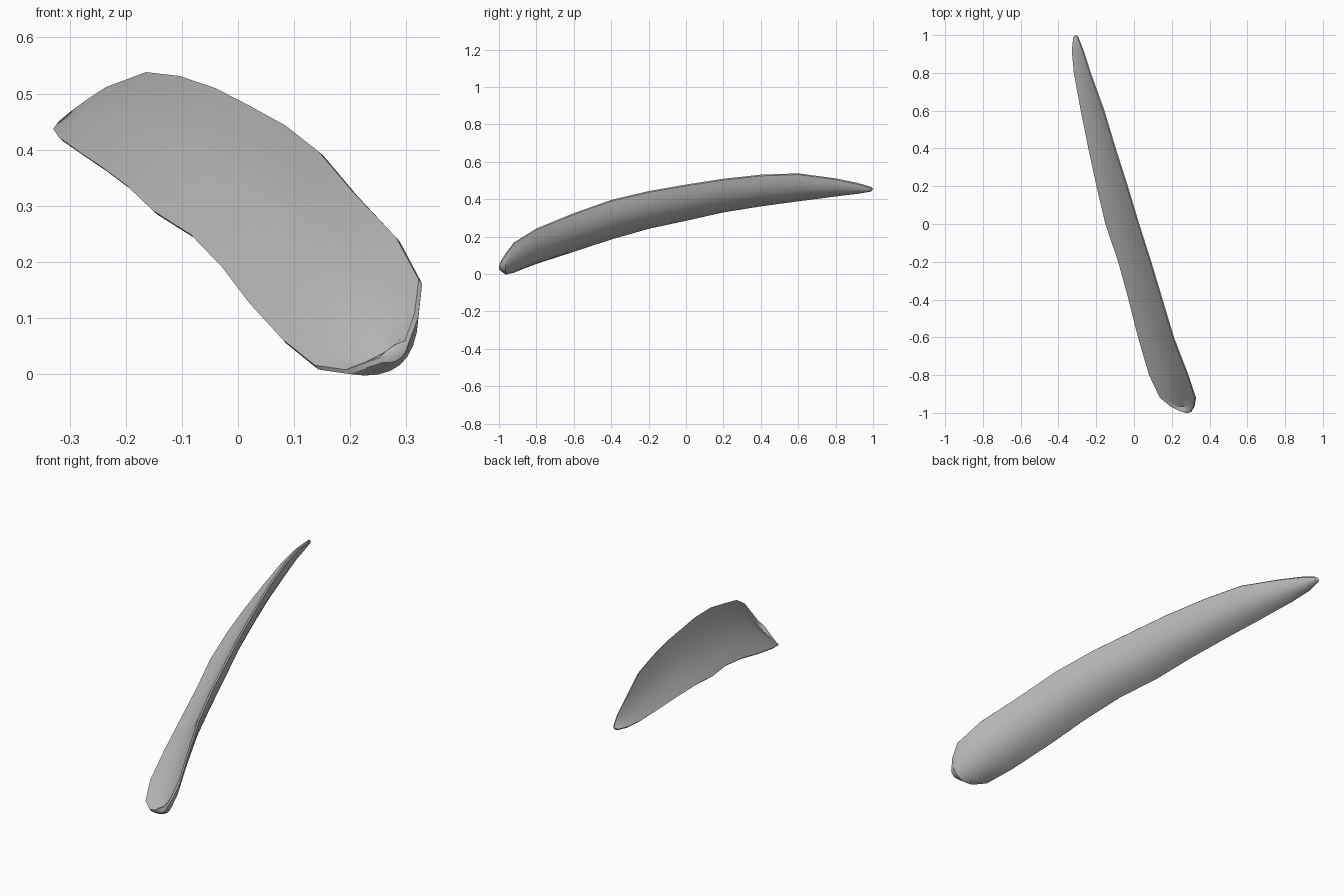
import bpy, bmesh, math
from mathutils import Vector

if "Cube" in bpy.data.objects:
    bpy.data.objects.remove(bpy.data.objects["Cube"])

# Stations: y, lower edge (x, z), upper edge (x, z), outer bulge, inner hollow
STATIONS = [
    (-0.995, 0.255, 0.025, 0.300, 0.055, 0.012, -0.004),
    (-0.965, 0.195, 0.004, 0.318, 0.105, 0.045, 0.020),
    (-0.92, 0.140, 0.012, 0.325, 0.165, 0.060, 0.025),
    (-0.80, 0.083, 0.058, 0.285, 0.240, 0.062, 0.025),
    (-0.60, 0.025, 0.122, 0.208, 0.322, 0.060, 0.025),
    (-0.40, -0.025, 0.188, 0.148, 0.393, 0.058, 0.025),
    (-0.20, -0.080, 0.245, 0.088, 0.440, 0.055, 0.024),
    (0.00, -0.148, 0.288, 0.024, 0.475, 0.052, 0.022),
    (0.20, -0.195, 0.333, -0.036, 0.506, 0.048, 0.020),
    (0.40, -0.238, 0.365, -0.100, 0.528, 0.044, 0.018),
    (0.60, -0.278, 0.392, -0.160, 0.535, 0.038, 0.016),
    (0.80, -0.315, 0.418, -0.232, 0.508, 0.027, 0.010),
    (0.92, -0.326, 0.433, -0.270, 0.483, 0.017, 0.005),
    (0.99, -0.318, 0.445, -0.298, 0.462, 0.007, 0.000),
]
N = 8          # steps across the blade
RIM = 0.005    # half thickness of the edge


def section(y, x0, z0, x1, z1, outer, inner):
    """Closed crescent: bulging outer side, shallow hollow inner side."""
    a, b = Vector((x0, y, z0)), Vector((x1, y, z1))
    d = (b - a).normalized()
    out = Vector((d.z, 0, -d.x))
    pts = []
    for i in range(N + 1):
        u = i / N
        pts.append(a.lerp(b, u) + out * (RIM + outer * math.sin(math.pi * u) ** 0.85))
    for i in range(N, -1, -1):
        u = i / N
        pts.append(a.lerp(b, u) + out * (inner * math.sin(math.pi * u) - RIM))
    return pts


# Curved blade lofted through the sections
bm = bmesh.new()
rings = [[bm.verts.new(p) for p in section(*s)] for s in STATIONS]
count = len(rings[0])
for r0, r1 in zip(rings, rings[1:]):
    for i in range(count):
        j = (i + 1) % count
        bm.faces.new((r0[i], r0[j], r1[j], r1[i]))

# Rounded closing points at both ends
for ring, tip in ((rings[0], (0.283, -1.0, 0.035)), (rings[-1], (-0.309, 1.0, 0.455))):
    v = bm.verts.new(tip)
    for i in range(count):
        bm.faces.new((ring[i], ring[(i + 1) % count], v))
bmesh.ops.recalc_face_normals(bm, faces=bm.faces)

mesh = bpy.data.meshes.new("curved_blade")
bm.to_mesh(mesh)
bm.free()
blade = bpy.data.objects.new("curved_blade", mesh)
bpy.context.collection.objects.link(blade)

grey = bpy.data.materials.new("light grey")
grey.diffuse_color = (0.5, 0.5, 0.5, 1)
grey.use_nodes = True
grey.node_tree.nodes["Principled BSDF"].inputs["Base Color"].default_value = grey.diffuse_color
mesh.materials.append(grey)

bpy.context.view_layer.objects.active = blade
blade.select_set(True)
bpy.ops.object.shade_smooth_by_angle(angle=math.radians(30))
